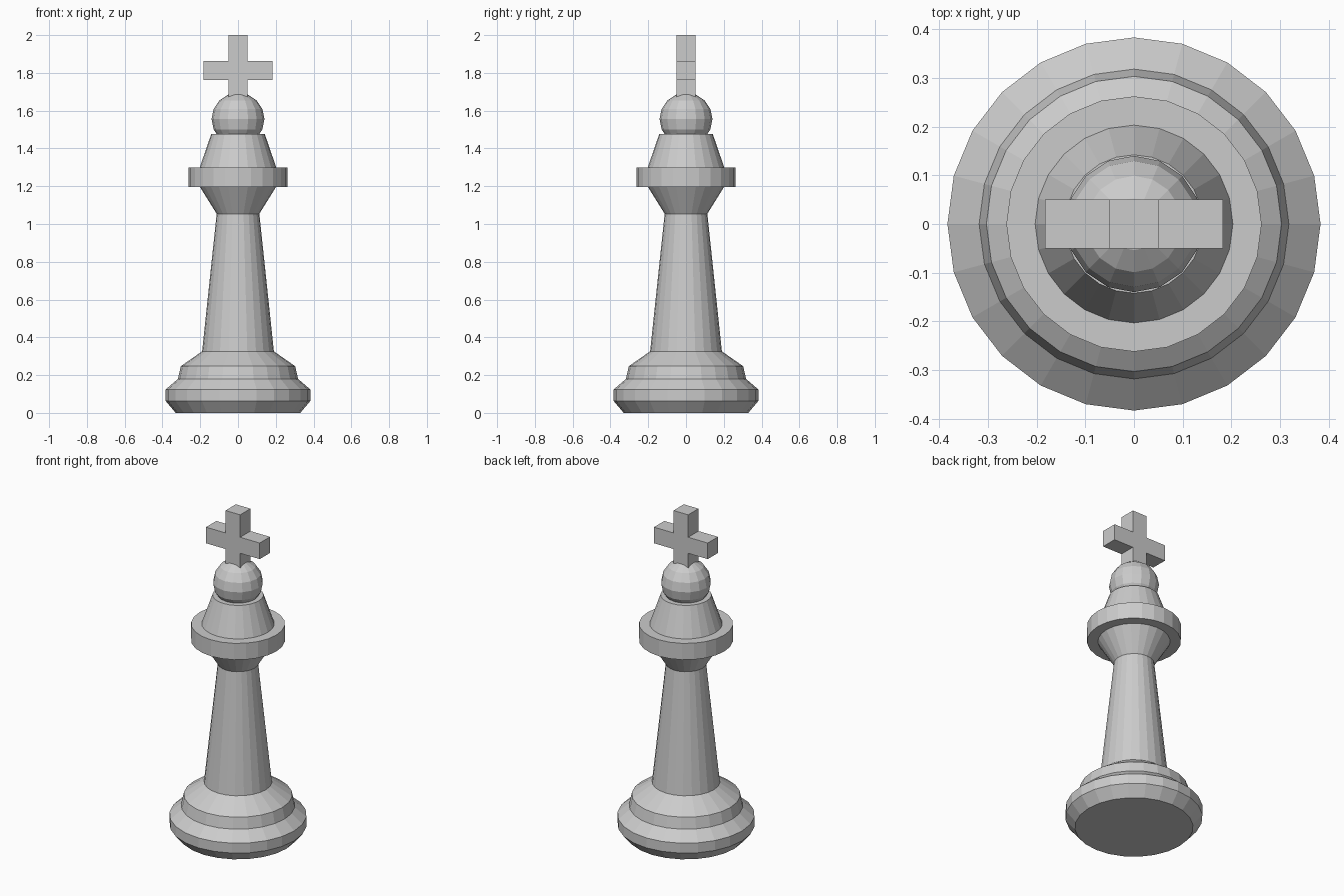
import bpy, bmesh
from math import cos, sin, pi

if "Cube" in bpy.data.objects:
    bpy.data.objects.remove(bpy.data.objects["Cube"])

SIDES = 24


def finish(name, bm):
    bmesh.ops.recalc_face_normals(bm, faces=bm.faces)
    mesh = bpy.data.meshes.new(name)
    bm.to_mesh(mesh)
    bm.free()
    obj = bpy.data.objects.new(name, mesh)
    bpy.context.collection.objects.link(obj)
    return obj


def turned(name, profile):
    """Lathe a (radius, z) profile around z and cap both ends."""
    bm = bmesh.new()
    rings = []
    for r, z in profile:
        rings.append([bm.verts.new((r * cos(2 * pi * i / SIDES),
                                    r * sin(2 * pi * i / SIDES), z))
                      for i in range(SIDES)])
    for a, b in zip(rings, rings[1:]):
        for i in range(SIDES):
            j = (i + 1) % SIDES
            bm.faces.new((a[i], a[j], b[j], b[i]))
    bm.faces.new(rings[0][::-1])
    bm.faces.new(rings[-1])
    return finish(name, bm)


# Base, shaft, collar and crown in one turned body
turned("body", [
    (0.33, 0.0), (0.383, 0.063), (0.383, 0.124), (0.318, 0.18),
    (0.303, 0.247), (0.19, 0.326), (0.113, 1.054), (0.202, 1.197),
    (0.262, 1.197), (0.262, 1.298), (0.203, 1.298), (0.142, 1.476),
])

# Ball on top of the crown
bm = bmesh.new()
bmesh.ops.create_uvsphere(bm, u_segments=16, v_segments=8, radius=0.14)
bmesh.ops.translate(bm, verts=bm.verts, vec=(0, 0, 1.555))
finish("ball", bm)

# Cross finial: half outline mirrored, then extruded front to back
half = [(0.05, 1.64), (0.05, 1.763), (0.183, 1.763),
        (0.183, 1.862), (0.05, 1.862), (0.05, 2.0)]
outline = half + [(-x, z) for x, z in reversed(half)]
bm = bmesh.new()
face = bm.faces.new([bm.verts.new((x, -0.05, z)) for x, z in outline])
new = bmesh.ops.extrude_face_region(bm, geom=[face], use_keep_orig=True)["geom"]
bmesh.ops.translate(bm, vec=(0, 0.1, 0),
                    verts=[g for g in new if isinstance(g, bmesh.types.BMVert)])
finish("cross", bm)
